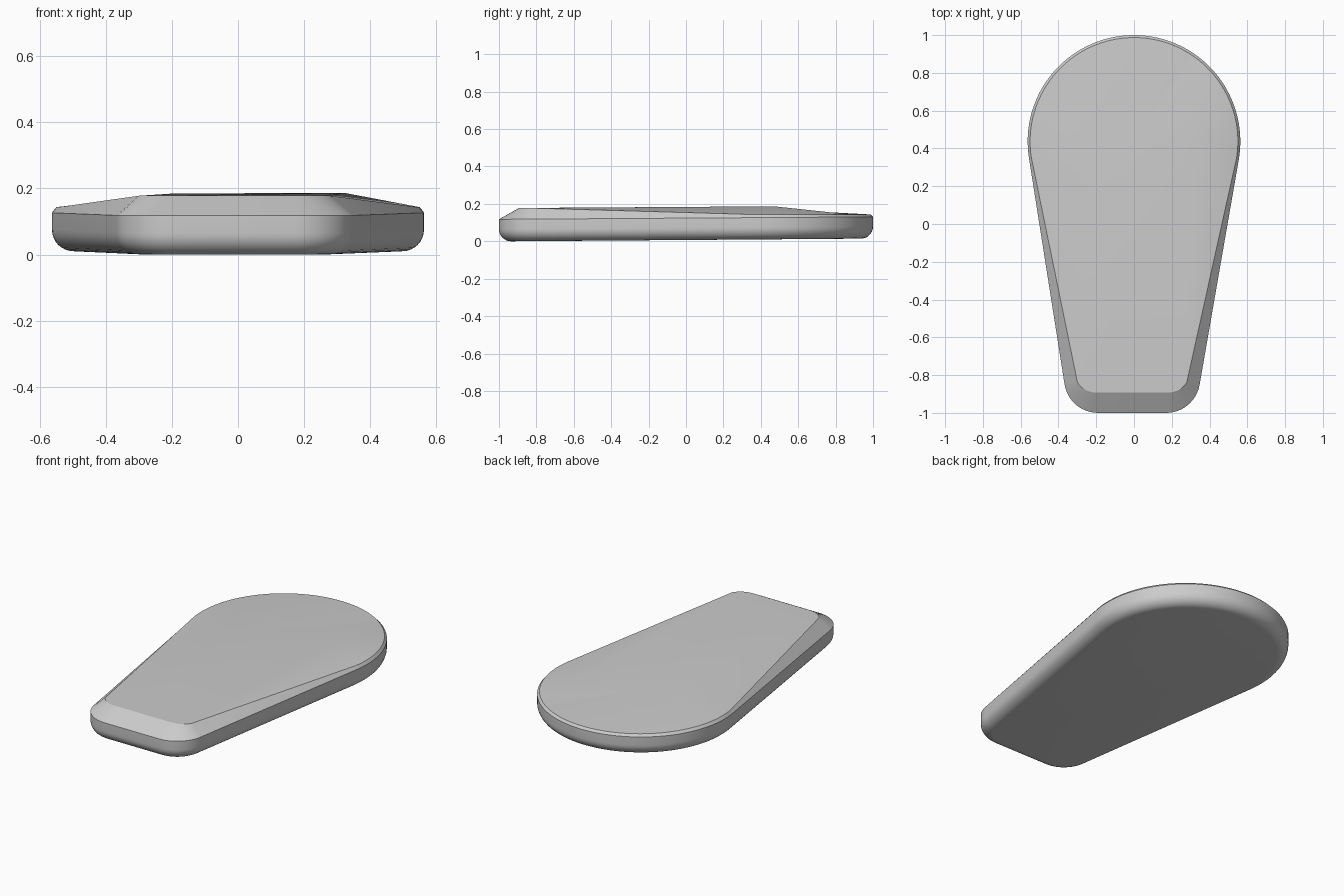
import bpy, bmesh
from math import sin, cos, pi, radians
from mathutils import Vector

if "Cube" in bpy.data.objects:
    bpy.data.objects.remove(bpy.data.objects["Cube"])


def arc(centre, radius, start, end, steps):
    """Outline samples as (point, outward normal)."""
    out = []
    for i in range(steps + 1):
        a = start + (end - start) * i / steps
        n = Vector((cos(a), sin(a)))
        out.append((Vector(centre) + n * radius, n))
    return out


# Outline: one large back arc and two small front corners, joined by tangents
R_SIDE, L_SIDE = -0.172, pi + 0.156
BACK_STEPS, CORNER_STEPS = 72, 12
back = arc((0, 0.437), 0.563, R_SIDE, L_SIDE, BACK_STEPS)
left = arc((-0.19, -0.82), 0.18, L_SIDE, 1.5 * pi, CORNER_STEPS)
right = arc((0.17, -0.82), 0.18, 1.5 * pi, 2 * pi + R_SIDE, CORNER_STEPS)
outline = back + left + right
N = len(outline)

bm = bmesh.new()


def ring(inset, height):
    """Ring of vertices; inset and height are functions of y on the outline."""
    verts = []
    for p, n in outline:
        q = p - n * inset(p.y)
        verts.append(bm.verts.new((q.x, q.y, height(p.y))))
    return verts


def bridge(a, b):
    for i in range(N):
        j = (i + 1) % N
        bm.faces.new((a[i], a[j], b[j], b[i]))


def clamp(v):
    return max(0.0, min(1.0, v))


# Tilted underside with a rounded lower edge
FILLET, STEPS = 0.065, 8
rings = []
for k in range(STEPS + 1):
    a = 0.5 * pi * k / STEPS
    rings.append(ring(lambda y: FILLET * (1 - sin(a)),
                      lambda y: 0.0072 * (1 + y) + FILLET * (1 - cos(a))))
bm.faces.new(list(reversed(rings[0])))

# Vertical wall up to the seam
rings.append(ring(lambda y: 0, lambda y: 0.124 + 0.0065 * y))


# Chamfer to the upper rim, widening towards the front
def slope(y):
    return clamp((0.35 - y) / 1.17)


rim = ring(lambda y: 0.013 + 0.056 * slope(y) + 0.038 * clamp((-0.85 - y) / 0.15),
           lambda y: 0.1435 + 0.0345 * slope(y))
rings.append(rim)
for lower, upper in zip(rings, rings[1:]):
    bridge(lower, upper)

# Faceted top: two ridge points with fans to the rim
A = bm.verts.new((-0.20, 0.22, 0.1845))
B = bm.verts.new((0.32, 0.47, 0.1870))
split = next(i for i in range(BACK_STEPS) if rim[i].co.x < 0.34 and rim[i].co.y > 0.5)
left_start = BACK_STEPS + 1
bm.faces.new((rim[-1], rim[0], B))
for i in range(split):
    bm.faces.new((rim[i], rim[i + 1], B))
bm.faces.new((rim[split], A, B))
for i in range(split, left_start):
    bm.faces.new((rim[i], rim[i + 1], A))
bm.faces.new([A] + rim[left_start:] + [B])

bmesh.ops.recalc_face_normals(bm, faces=bm.faces)
mesh = bpy.data.meshes.new("body_shell")
bm.to_mesh(mesh)
bm.free()
body = bpy.data.objects.new("body_shell", mesh)
bpy.context.collection.objects.link(body)
bpy.context.view_layer.objects.active = body
body.select_set(True)
bpy.ops.object.shade_smooth_by_angle(angle=radians(25))
